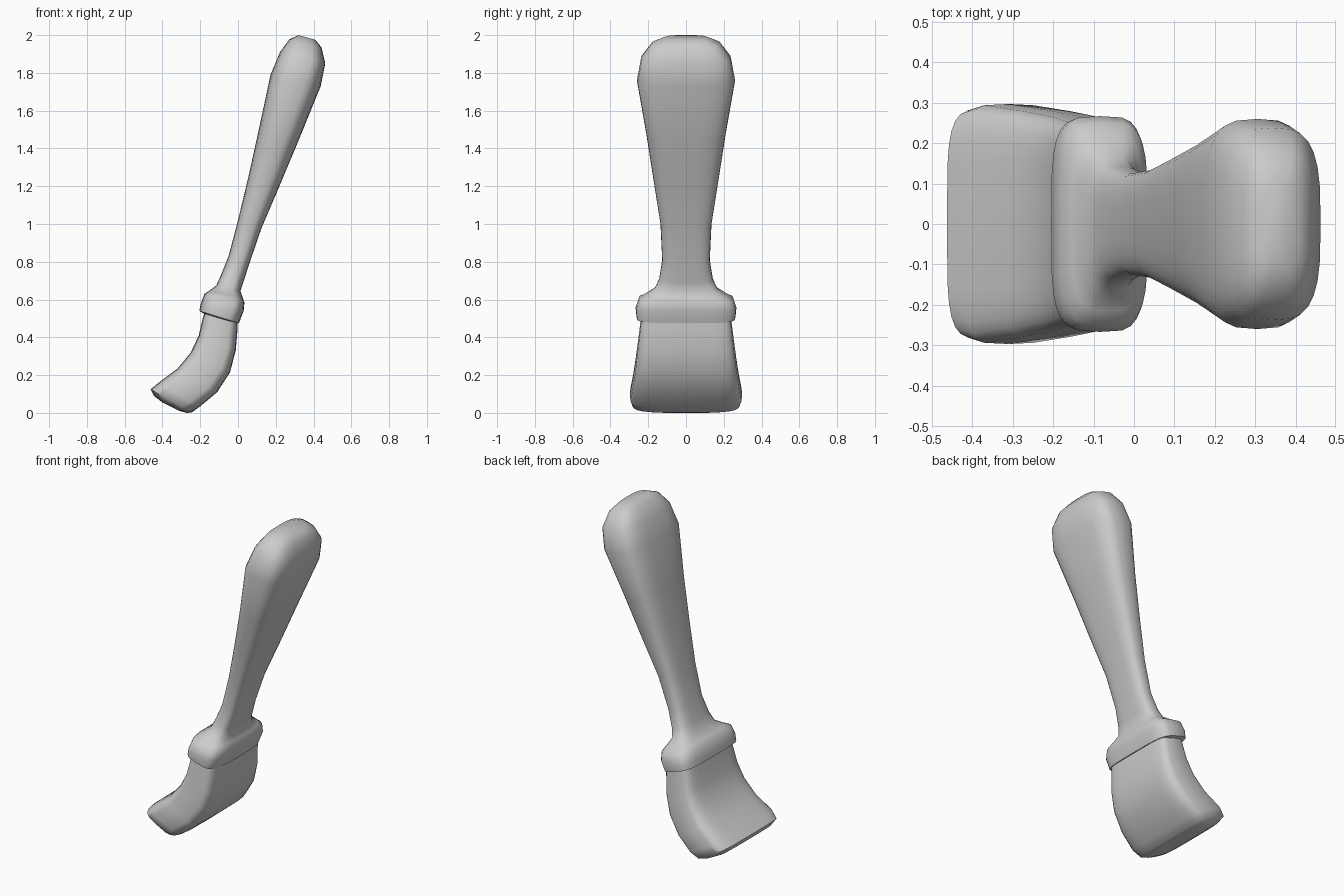
import bpy, bmesh, math
from mathutils import Vector

SIDES = 28


def ring(bm, left, right, half, power):
    """Rounded-rectangle section between two side-profile points (x, z)."""
    a, b = Vector((left[0], 0, left[1])), Vector((right[0], 0, right[1]))
    mid, axis = (a + b) / 2, (b - a) / 2
    verts = []
    for i in range(SIDES):
        t = 2 * math.pi * i / SIDES
        c, s = math.cos(t), math.sin(t)
        u = math.copysign(abs(c) ** (2 / power), c)
        v = math.copysign(abs(s) ** (2 / power), s)
        verts.append(bm.verts.new(mid + axis * u + Vector((0, half * v, 0))))
    return verts


def loft(name, sections):
    bm = bmesh.new()
    rings = [ring(bm, *s) for s in sections]
    for r0, r1 in zip(rings, rings[1:]):
        for i in range(SIDES):
            j = (i + 1) % SIDES
            bm.faces.new((r0[i], r0[j], r1[j], r1[i]))
    bm.faces.new(rings[0])
    bm.faces.new(rings[-1])
    bmesh.ops.recalc_face_normals(bm, faces=bm.faces)
    mesh = bpy.data.meshes.new(name)
    bm.to_mesh(mesh)
    bm.free()
    obj = bpy.data.objects.new(name, mesh)
    bpy.context.collection.objects.link(obj)
    bpy.ops.object.select_all(action='DESELECT')
    obj.select_set(True)
    bpy.context.view_layer.objects.active = obj
    bpy.ops.object.shade_smooth_by_angle(angle=math.radians(50))
    return obj


# Handle with flared collar: left point, right point, half width, squareness
loft("handle", [
    ((-0.18, 0.525), (-0.01, 0.475), 0.24, 4),
    ((-0.205, 0.54), (0.005, 0.475), 0.262, 4),
    ((-0.198, 0.575), (0.03, 0.54), 0.267, 4),
    ((-0.178, 0.63), (0.034, 0.585), 0.25, 4),
    ((-0.155, 0.645), (0.025, 0.61), 0.215, 3.5),
    ((-0.115, 0.675), (0.013, 0.645), 0.165, 3),
    ((-0.09, 0.73), (0.028, 0.69), 0.142, 3),
    ((-0.05, 0.83), (0.06, 0.79), 0.126, 3),
    ((0.0, 1.02), (0.125, 0.98), 0.135, 3),
    ((0.055, 1.25), (0.215, 1.19), 0.17, 3),
    ((0.11, 1.5), (0.32, 1.44), 0.209, 3),
    ((0.172, 1.79), (0.438, 1.73), 0.26, 3.2),
    ((0.222, 1.91), (0.462, 1.85), 0.238, 3.2),
    ((0.272, 1.978), (0.442, 1.935), 0.18, 3.2),
    ((0.32, 2.0), (0.41, 1.975), 0.11, 3),
])

# Curved bristle block sweeping to the left
loft("bristles", [
    ((-0.165, 0.57), (0.0, 0.52), 0.235, 5),
    ((-0.187, 0.50), (-0.002, 0.45), 0.242, 5),
    ((-0.208, 0.41), (-0.012, 0.33), 0.255, 5),
    ((-0.25, 0.32), (-0.042, 0.215), 0.268, 5),
    ((-0.32, 0.235), (-0.11, 0.11), 0.282, 5),
    ((-0.42, 0.16), (-0.2, 0.035), 0.297, 5),
    ((-0.463, 0.125), (-0.245, 0.002), 0.285, 4.5),
    ((-0.445, 0.09), (-0.27, 0.0), 0.255, 4),
    ((-0.40, 0.055), (-0.31, 0.01), 0.2, 4),
])
